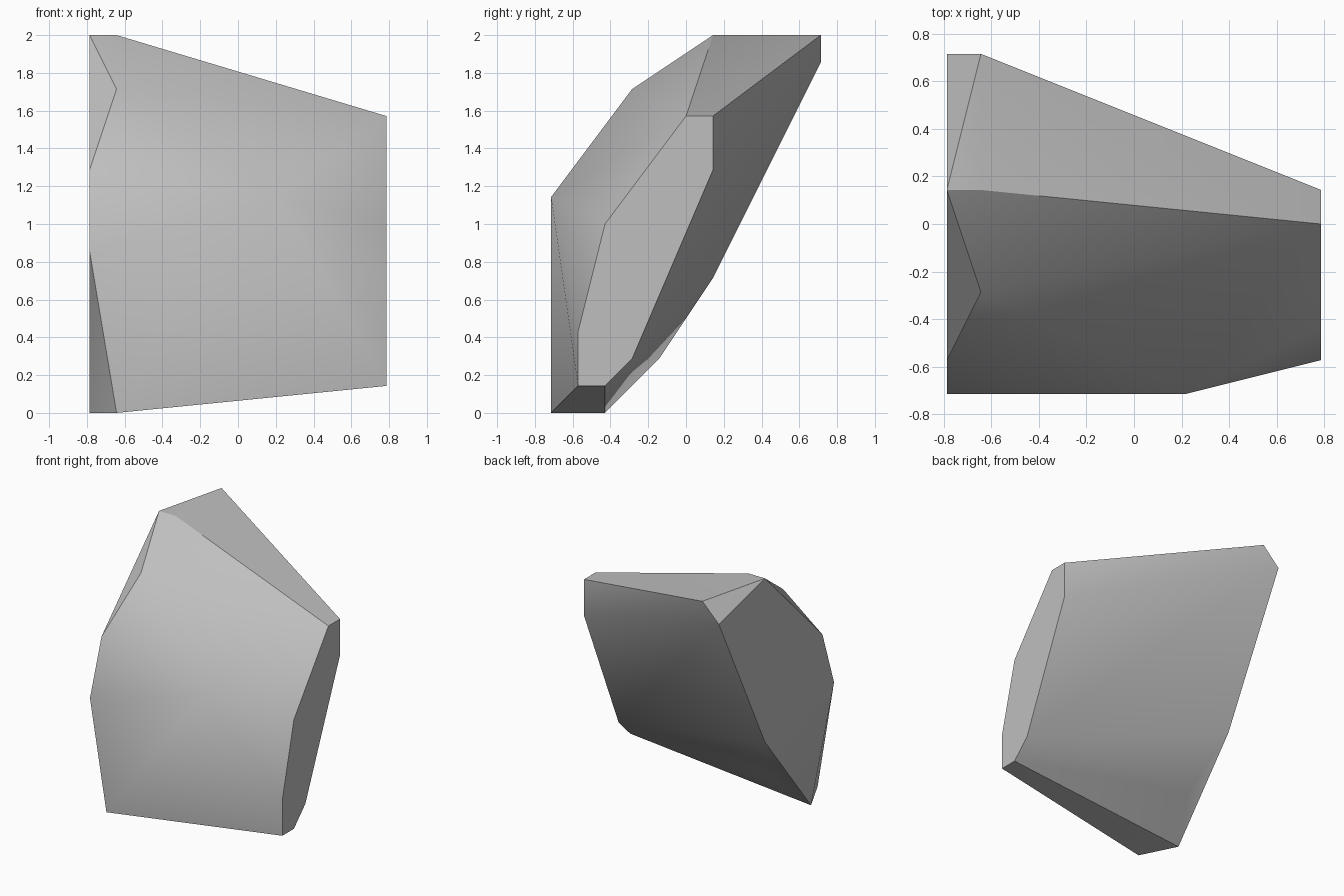
import bpy
import bmesh
from math import radians

old = bpy.data.objects.get("Cube")
if old:
    bpy.data.objects.remove(old, do_unlink=True)

UNIT = 1 / 7     # the boulder is laid out on a coarse grid
END = 5.5        # flat ends, in grid steps
CHAMFER = -4.5   # chamfered rim just inside the -x end

# Corner profiles as (y, z) grid steps at each x station
sections = {
    END: [(-4, 1), (-4, 3), (-3, 7), (0, 11), (1, 11), (1, 9), (-2, 2), (-3, 1)],
    1.5: [(-5, 8)],  # peak of the front face
    CHAMFER: [(-5, 0), (-2, 12), (1, 14), (5, 14), (-1, 2)],
    -END: [(-3, 0), (-5, 6), (-4, 9), (1, 14), (5, 13), (1, 5)],
}

# Stone material
stone = bpy.data.materials.new("stone_grey")
stone.use_nodes = True
colour = (0.52, 0.52, 0.52, 1)
stone.diffuse_color = colour
bsdf = next(n for n in stone.node_tree.nodes if n.type == 'BSDF_PRINCIPLED')
bsdf.inputs["Base Color"].default_value = colour

# Boulder skinned over the profile corners
bm = bmesh.new()
for x, profile in sections.items():
    for y, z in profile:
        bm.verts.new((x * UNIT, y * UNIT, z * UNIT))
bmesh.ops.convex_hull(bm, input=bm.verts[:])
bmesh.ops.dissolve_limit(bm, angle_limit=radians(0.5), verts=bm.verts[:], edges=bm.edges[:])
bmesh.ops.recalc_face_normals(bm, faces=bm.faces[:])
mesh = bpy.data.meshes.new("boulder")
bm.to_mesh(mesh)
bm.free()
mesh.materials.append(stone)

boulder = bpy.data.objects.new("boulder", mesh)
bpy.context.collection.objects.link(boulder)

# Soft shading across shallow facets, crisp main ridges
bpy.ops.object.select_all(action='DESELECT')
boulder.select_set(True)
bpy.context.view_layer.objects.active = boulder
bpy.ops.object.shade_smooth_by_angle(angle=radians(30))
